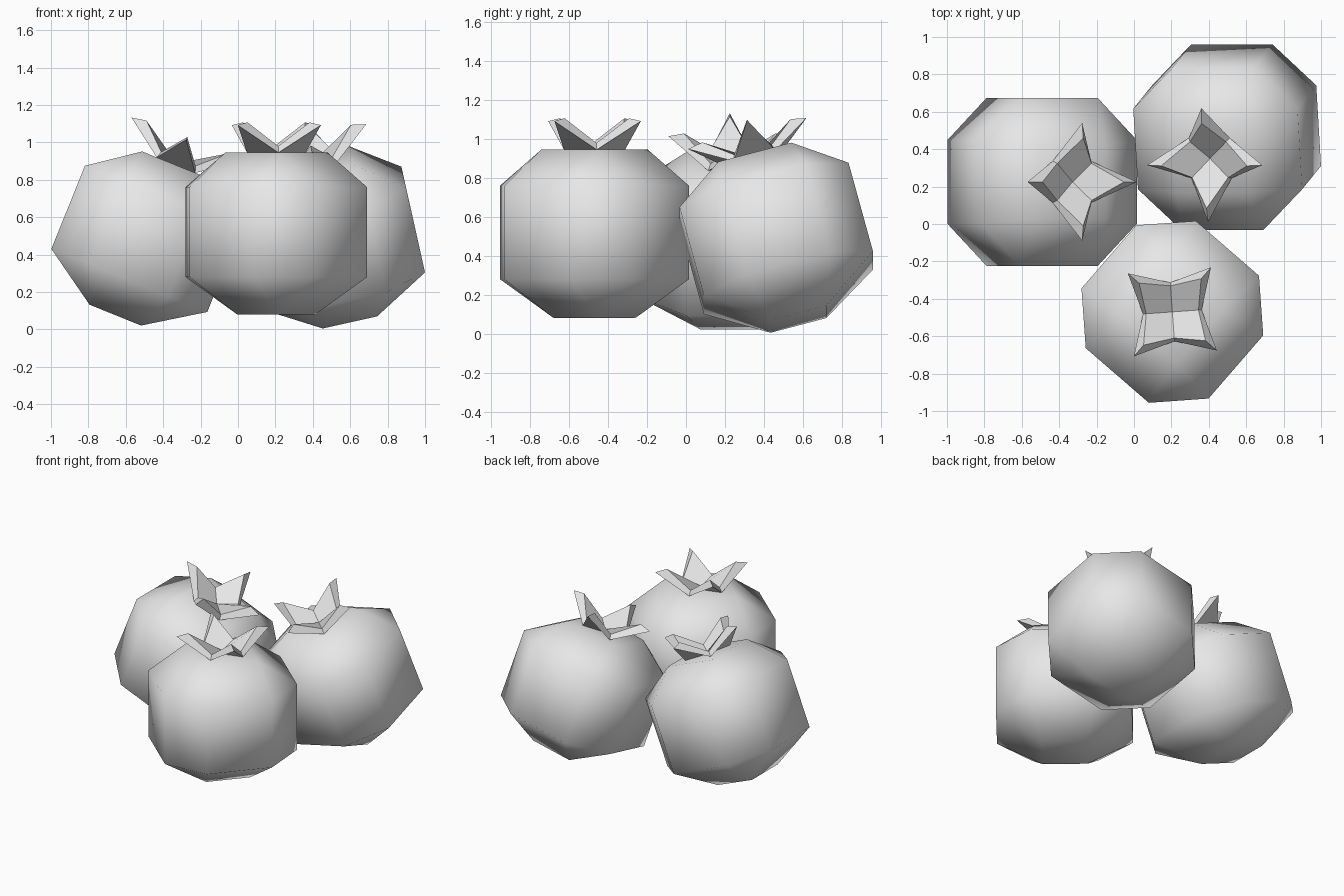
import bpy, bmesh
from math import cos, sin, pi, radians
from mathutils import Matrix, Vector

if "Cube" in bpy.data.objects:
    bpy.data.objects.remove(bpy.data.objects["Cube"])

grey = bpy.data.materials.new("plain_grey")
grey.use_nodes = True
COLOUR = (0.8, 0.8, 0.8, 1)
grey.diffuse_color = COLOUR
grey.node_tree.nodes["Principled BSDF"].inputs["Base Color"].default_value = COLOUR


def finish(name, bm, pose, smooth):
    bmesh.ops.recalc_face_normals(bm, faces=bm.faces)
    for f in bm.faces:
        f.smooth = smooth
    mesh = bpy.data.meshes.new(name)
    bm.to_mesh(mesh)
    bm.free()
    mesh.materials.append(grey)
    ob = bpy.data.objects.new(name, mesh)
    bpy.context.collection.objects.link(ob)
    ob.matrix_world = pose
    return ob


def ring(bm, angles, radius, z):
    return [bm.verts.new((radius * cos(a), radius * sin(a), z)) for a in angles]


def make_body(name, pose):
    # eight-sided barrel closed by a smaller square at each end
    bm = bmesh.new()
    eight = [k * pi / 2 + s * radians(26.4) for k in range(4) for s in (-1, 1)]
    four = [k * pi / 2 + pi / 4 for k in range(4)]
    low, high = ring(bm, eight, 0.502, -0.23), ring(bm, eight, 0.502, 0.25)
    base, top = ring(bm, four, 0.21, -0.43), ring(bm, four, 0.275, 0.435)
    for i in range(8):
        j = (i + 1) % 8
        bm.faces.new((low[i], low[j], high[j], high[i]))
    for cap, side in ((base, low), (top, high)):
        bm.faces.new(cap)
        for k in range(4):
            a, b, c = side[2 * k], side[2 * k + 1], side[(2 * k + 2) % 8]
            bm.faces.new((cap[k - 1], a, b, cap[k]))
            bm.faces.new((cap[k], b, c))
    finish(name, bm, pose, True)


def make_crown(name, pose):
    # four thick pointed petals meeting at a low centre
    bm = bmesh.new()
    tips = [k * pi / 2 for k in range(4)]
    notches = [a + pi / 4 for a in tips]
    layers = []
    for mid, notch_r, notch_z, tip_r, tip_z in ((0.445, 0.14, 0.47, 0.235, 0.597),
                                                (0.415, 0.157, 0.435, 0.315, 0.582)):
        centre = bm.verts.new((0, 0, mid))
        t, n = ring(bm, tips, tip_r, tip_z), ring(bm, notches, notch_r, notch_z)
        for k in range(4):
            bm.faces.new((centre, n[k - 1], t[k], n[k]))
        layers.append((t, n))
    (ti, ni), (to, no) = layers
    for k in range(4):
        bm.faces.new((ni[k - 1], ti[k], to[k], no[k - 1]))
        bm.faces.new((ti[k], ni[k], no[k], to[k]))
    finish(name, bm, pose, False)


def pose_from(centre, axis, across):
    # axis points to the crown, across points to one petal tip
    w = Vector(axis).normalized()
    v = w.cross(Vector(across)).normalized()
    u = v.cross(w)
    return Matrix.Translation(centre) @ Matrix((u, v, w)).transposed().to_4x4()


turn, lean = radians(49.1), radians(22)
fruits = {
    "front": ((0.205, -0.47, 0.51), (0, 0, 1), (cos(turn), sin(turn), 0)),
    "right": ((-0.495, 0.225, 0.475), (sin(lean), 0, cos(lean)), (1, 0, 0)),
    "back": ((0.5, 0.466, 0.48), (-0.21, -0.26, 0.943), (0.976, 0, 0.217)),
}
for place, spec in fruits.items():
    pose = pose_from(*spec)
    make_body(place + "_fruit_body", pose)
    make_crown(place + "_fruit_crown", pose)
